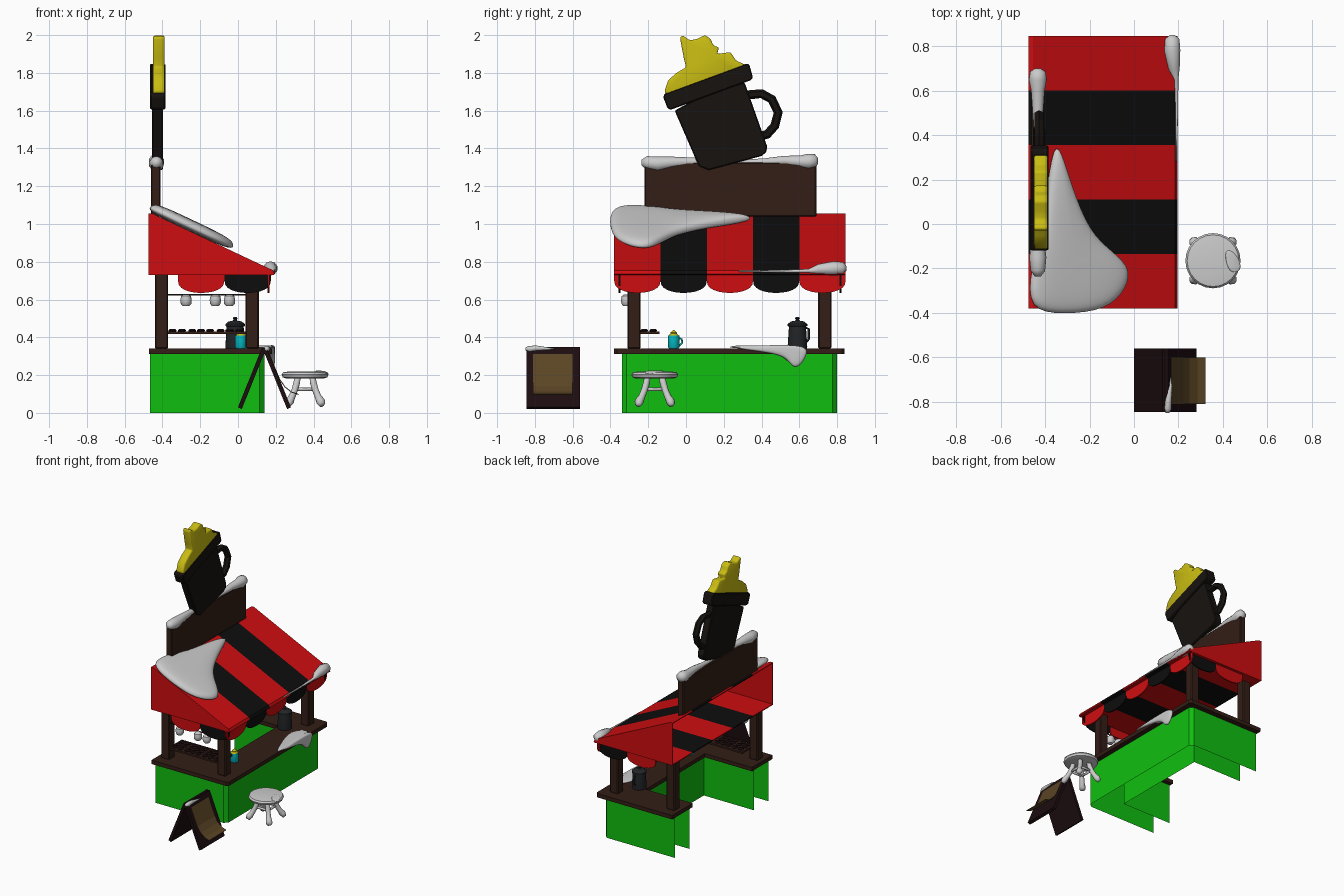
import bpy, bmesh, math, random
from mathutils import Vector

if "Cube" in bpy.data.objects:
    bpy.data.objects.remove(bpy.data.objects["Cube"])
random.seed(4)

COL = dict(red=(.62, .004, .005), black=(.004, .004, .004), green=(.005, .52, .005), wood=(.033, .013, .008),
           dark=(.012, .004, .005), tan=(.105, .06, .018), yellow=(.58, .5, .006), cyan=(.002, .55, .62),
           iron=(.016, .018, .02), mug=(.008, .006, .005))


def mat(name):
    m = bpy.data.materials.get(name) or bpy.data.materials.new(name)
    m.diffuse_color = (*COL[name], 1)
    m.use_nodes = True
    m.node_tree.nodes["Principled BSDF"].inputs["Base Color"].default_value = m.diffuse_color
    return m


def mesh(name, verts, faces, cols=(), idx=None, smooth=False, subsurf=0, bevel=0, segs=1):
    me = bpy.data.meshes.new(name)
    me.from_pydata([tuple(v) for v in verts], [], faces)
    for c in cols:
        me.materials.append(mat(c))
    if idx:
        me.polygons.foreach_set("material_index", idx)
    bm = bmesh.new()
    bm.from_mesh(me)
    bmesh.ops.recalc_face_normals(bm, faces=bm.faces)
    bm.to_mesh(me)
    bm.free()
    ob = bpy.data.objects.new(name, me)
    bpy.context.collection.objects.link(ob)
    if bevel:
        b = ob.modifiers.new("bevel", "BEVEL")
        b.width, b.segments = bevel, segs
    if subsurf:
        ob.modifiers.new("subsurf", "SUBSURF").levels = subsurf
        ob.modifiers["subsurf"].render_levels = subsurf
    if smooth:
        me.polygons.foreach_set("use_smooth", [True] * len(me.polygons))
    return ob


def at(axis, p, d):
    """2D profile point placed at depth d along an axis."""
    return {"x": (d, p[0], p[1]), "y": (p[0], d, p[1]), "z": (p[0], p[1], d)}[axis]


def prism(name, pts, axis, a, b, col=None, **kw):
    n = len(pts)
    v = [at(axis, p, d) for d in (a, b) for p in pts]
    f = [(i, (i + 1) % n, n + (i + 1) % n, n + i) for i in range(n)]
    f += [tuple(range(n))[::-1], tuple(range(n, 2 * n))]
    return mesh(name, v, f, [col] if col else [], **kw)


def box(name, x, y, z, col=None, **kw):
    return prism(name, [(x[0], y[0]), (x[1], y[0]), (x[1], y[1]), (x[0], y[1])], "z", *z, col, **kw)


def loft(n, k):
    """Faces of k rings of n points, capped at both ends."""
    f = [(i * n + j, i * n + (j + 1) % n, (i + 1) * n + (j + 1) % n, (i + 1) * n + j)
         for i in range(k - 1) for j in range(n)]
    return f + [tuple(range(n))[::-1], tuple(range((k - 1) * n, k * n))]


def lathe(name, prof, c, col=None, n=20):
    v = [(c[0] + r * math.cos(2 * math.pi * i / n), c[1] + r * math.sin(2 * math.pi * i / n), c[2] + z)
         for r, z in prof for i in range(n)]
    ob = mesh(name, v, loft(n, len(prof)), [col] if col else [])
    bpy.context.view_layer.objects.active = ob
    ob.select_set(True)
    bpy.ops.object.shade_smooth_by_angle(angle=math.radians(40))
    ob.select_set(False)
    return ob


def tube(name, pts, radii, col=None, n=8, smooth=True):
    pts = [Vector(p) for p in pts]
    radii = radii if isinstance(radii, (list, tuple)) else [radii] * len(pts)
    v, k = [], len(pts)
    for i, p in enumerate(pts):
        t = (pts[min(i + 1, k - 1)] - pts[max(i - 1, 0)]).normalized()
        ref = Vector((1, 0, 0)) if abs(t.x) < .8 else Vector((0, 0, 1))
        u = t.cross(ref).normalized()
        w = t.cross(u)
        v += [p + radii[i] * (u * math.cos(2 * math.pi * j / n) + w * math.sin(2 * math.pi * j / n)) for j in range(n)]
    return mesh(name, v, loft(n, k), [col] if col else [], smooth=smooth)


def pillow(name, outline, normal, thick, centre=None):
    """Soft snow mound: shrinking rings of an outline raised along a normal."""
    o = [Vector(p) for p in outline]
    c = Vector(centre) if centre else sum(o, Vector()) / len(o)
    nrm = Vector(normal).normalized()
    levels = [(1, -.1), (1, .5), (.92, .85), (.65, .97), (.3, 1)]
    v = [c + (p - c) * s + nrm * thick * h for s, h in levels for p in o]
    return mesh(name, v, loft(len(o), len(levels)), smooth=True, subsurf=2)


# counter: outer and inner sheet walls, open at the back ends and below
def wall(name, path, z):
    n = len(path)
    mesh(name, [(*p, h) for h in (0, z) for p in path],
         [(i, i + 1, n + i + 1, n + i) for i in range(n - 1)], ["green"])

wall("counter_outer_wall", [(-.465, -.34), (.115, -.34), (.14, -.315), (.14, .775), (.115, .80), (-.465, .80)], .315)
wall("counter_inner_wall", [(-.465, -.16), (-.04, -.16), (-.04, .62), (-.465, .62)], .315)
prism("countertop", [(-.47, -.38), (.165, -.38), (.18, -.365), (.18, .825), (.165, .84), (-.47, .84),
                     (-.47, .59), (-.07, .59), (-.07, -.13), (-.47, -.13)], "z", .312, .342, "wood")

# four posts
for x, xn in ((-.44, "back"), (.04, "front")):
    for y, yn in ((-.31, "left"), (.70, "right")):
        box(f"{xn}_{yn}_post", (x, x + .07), (y, y + .07), (.34, .735), "wood", bevel=.006)

# striped awning shell with a floor, open at the back
prof = [(-.475, .73), (-.475, 1.056), (-.455, 1.056), (.185, .755), (.195, .735), (.19, .73)]
Y0, W = -.38, .245
n = len(prof)
verts = [(x, Y0 + W * k, z) for k in range(6) for x, z in prof]
faces = [(k * n + i, k * n + (i + 1) % n, (k + 1) * n + (i + 1) % n, (k + 1) * n + i)
         for k in range(5) for i in range(1, n)]
idx = [k % 2 for k in range(5) for i in range(1, n)] + [0, 0]
faces += [tuple(range(n)), tuple(range(5 * n, 6 * n))]
awning = mesh("awning", verts, faces, ["red", "black"], idx)
shell = awning.modifiers.new("shell", "SOLIDIFY")
shell.thickness, shell.offset = .008, -1


# hanging scallops along the eave and both gables
def scallop(name, c, axis, a, b, col):
    pts = [(c - W / 2, .735)]
    for i in range(13):
        t = math.pi * (1 + i / 12)
        pts.append((c + W / 2 * math.cos(t), .70 - .065 * abs(math.sin(t)) ** .8))
    prism(name, pts + [(c + W / 2, .735)], axis, a, b, col)

for k in range(5):
    scallop(f"eave_scallop_{k}", Y0 + W * (k + .5), "x", .156, .166, ("red", "black")[k % 2])
for k in range(2):
    for side, y in (("left", -.358), ("right", .813)):
        scallop(f"{side}_gable_scallop_{k}", -.195 + .246 * k, "y", y, y + .01, ("red", "black")[k])

# back board with flat cut-out mug
box("sign_board", (-.46, -.41), (-.22, .69), (1.04, 1.325), "wood", bevel=.006)
prism("sign_mug_body", [(-.06, 1.60), (.055, 1.335), (.07, 1.305), (.12, 1.285), (.40, 1.36), (.425, 1.38),
                        (.43, 1.41), (.31, 1.75), (.12, 1.70)], "x", -.455, -.397, "mug", bevel=.006)
prism("sign_mug_rim", [(-.12, 1.67), (-.115, 1.69), (.32, 1.85), (.335, 1.845), (.355, 1.775), (.34, 1.76),
                       (-.08, 1.605), (-.097, 1.61)], "x", -.465, -.385, "mug", bevel=.006)
tube("sign_mug_handle", [(-.427, y, z) for y, z in ((.30, 1.68), (.345, 1.685), (.40, 1.69), (.455, 1.66), (.488, 1.59),
     (.47, 1.52), (.43, 1.475), (.37, 1.46))], .024, "mug", n=6, smooth=False)
prism("sign_cream", [(-.08, 1.66), (-.115, 1.70), (-.095, 1.76), (-.05, 1.80), (0, 1.83), (-.012, 1.88), (-.032, 1.985),
                     (-.02, 2.0), (.02, 1.972), (.06, 1.98), (.10, 2.0), (.13, 1.98), (.145, 1.945), (.175, 1.935),
                     (.165, 1.90), (.235, 1.91), (.265, 1.865), (.32, 1.84), (.30, 1.78)],
      "x", -.45, -.388, "yellow", bevel=.012, segs=2, smooth=True)


# snow on the awning, board and counter
def roof(x):
    return 1.056 - (x + .455) * .47

pillow("awning_snow", [(x, y, roof(x)) for x, y in ((-.36, .40), (-.32, .26), (-.23, .0), (-.14, -.10), (-.02, -.19),
       (-.04, -.29), (-.13, -.39), (-.33, -.41), (-.49, -.39), (-.475, -.2), (-.42, -.05), (-.40, .2))],
       (.43, 0, .9), .06, (-.29, -.19, roof(-.29)))
tube("eave_snow", [(.19, .28, .75), (.192, .5, .75), (.19, .65, .752), (.18, .70, .76), (.172, .78, .765),
                   (.172, .83, .765), (.172, .85, .765)], [.003, .006, .01, .027, .038, .034, .012], n=10)
tube("board_snow", [(-.432, y, z) for y, z in ((-.235, 1.325), (-.21, 1.325), (-.15, 1.318), (-.08, 1.325), (.03, 1.33),
     (.25, 1.325), (.42, 1.33), (.52, 1.335), (.60, 1.33), (.65, 1.33), (.685, 1.335), (.70, 1.335))],
     [.015, .034, .04, .032, .022, .012, .018, .026, .032, .042, .036, .012], n=10)
pillow("counter_snow", [(x, y, .342) for x, y in ((.19, .16), (.19, .4), (.19, .64), (.10, .62), (.06, .52), (.12, .35))],
       (0, 0, 1), .016)
pillow("counter_snow_drip", [(.165, y, z) for y, z in ((.18, .35), (.45, .36), (.65, .36), (.64, .30), (.60, .24), (.56, .24),
       (.53, .30), (.40, .325))], (1, 0, 0), .032, (.165, .56, .325))

# hanging rail with cups
tube("cup_rail", [(-.38, -.30, .625), (.06, -.30, .625)], .004, "iron", n=6)
for i, x in enumerate((-.275, -.12, -.045)):
    lathe(f"hanging_cup_{i}", [(.018, -.032), (.028, -.02), (.03, .0), (.026, .02), (.012, .03)], (x, -.315, .598), n=14)

# biscuit tray
box("tray", (-.38, .05), (-.30, -.14), (.418, .432), "wood")
for i in range(8):
    for j in range(3):
        lathe(f"biscuit_{i}_{j}", [(.018, 0), (.021, .006), (.012, .014)],
              (-.345 + .05 * i + random.uniform(-.004, .004), -.27 + .048 * j, .431), "dark", n=8)

# kettle
lathe("kettle", [(.05, 0), (.052, .01), (.045, .115), (.052, .118), (.052, .128), (.035, .142), (.012, .146),
                 (.008, .152), (.013, .158), (.008, .166)], (-.015, .59, .342), "iron")
tube("kettle_handle", [(-.015, y, z) for y, z in ((.632, .45), (.65, .445), (.65, .39), (.636, .375))], .006, "iron", n=6)

# small drink
lathe("drink_cup", [(.026, 0), (.03, .005), (.03, .068), (.025, .068)], (.015, -.065, .342), "cyan")
lathe("drink_cream", [(.029, 0), (.026, .01), (.016, .018), (.017, .024), (.003, .036)], (.015, -.065, .402), "yellow")
tube("drink_handle", [(.015, y, z) for y, z in ((-.036, .395), (-.022, .39), (-.02, .37), (-.036, .355))], .005, "cyan", n=6)

# stool with splayed legs
SX, SY = .355, -.165
lathe("stool_seat", [(.10, .182), (.118, .188), (.124, .203), (.116, .215), (.08, .22)], (SX, SY, 0), n=24)
for i in range(4):
    a = math.radians(45 + 90 * i)
    tube(f"stool_leg_{i}", [(SX + r * math.cos(a), SY + r * math.sin(a), z) for r, z in
         ((.055, .19), (.062, .16), (.078, .12), (.098, .085), (.115, .062), (.128, .05), (.14, .052))],
         [.016, .018, .017, .018, .023, .022, .008], n=10)
    b = math.radians(135 + 90 * i)
    tube(f"stool_rung_{i}", [(SX + .07 * math.cos(t), SY + .07 * math.sin(t), .125) for t in (a, b)], .009)
pillow("stool_snow", [(.40, -.10, .215), (.46, -.13, .212), (.485, -.19, .20), (.47, -.22, .205), (.42, -.22, .217)],
       (0, 0, 1), .012)

# folding board with curling paper
for nm, s in (("left", -1), ("right", 1)):
    prism(f"folding_board_{nm}", [(.14 + s * q, z) for q, z in ((-.008, .338), (.012, .348), (.14, .03), (.12, .02))],
          "y", -.845, -.56, "dark")
curl = [(.168, .312), (.195, .245), (.222, .18), (.25, .14), (.285, .112), (.322, .10)]
prism("paper", curl + [(x - .003, z - .004) for x, z in curl[::-1]], "y", -.81, -.60, "tan")
tube("folding_board_snow", [(.15, -.85, .338), (.152, -.83, .338), (.155, -.79, .342), (.165, -.73, .34), (.165, -.69, .338)],
     [.008, .017, .014, .007, .002])
